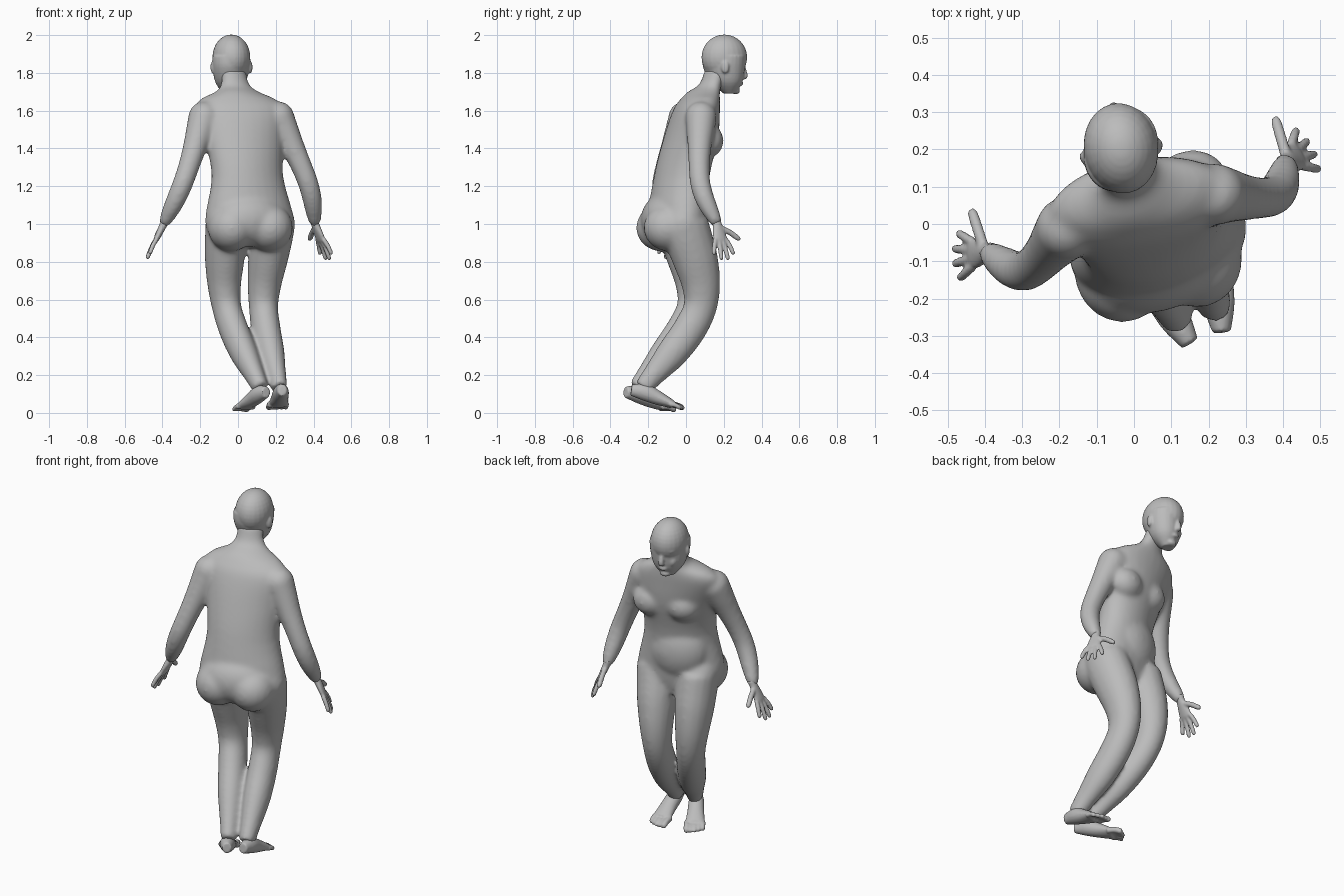
import bpy, bmesh
from math import sin, cos, pi
from mathutils import Vector, Matrix

if "Cube" in bpy.data.objects:
    bpy.data.objects.remove(bpy.data.objects["Cube"])

clay = bpy.data.materials.new("clay grey")
clay.use_nodes = True
tone = (.5, .5, .5, 1)
clay.diffuse_color = tone
clay.node_tree.nodes["Principled BSDF"].inputs["Base Color"].default_value = tone

bm = bmesh.new()
UP = Vector((0, 0, 1))


def resample(rows, steps=4):
    """Smooth curve through rows of any number of values."""
    rows = [Vector(row) for row in rows]
    last = len(rows) - 1
    slopes = [(rows[min(i + 1, last)] - rows[max(i - 1, 0)]) / 2 for i in range(last + 1)]
    result = []
    for i in range(last):
        for k in range(steps):
            t = k / steps
            ease = t * t * (3 - 2 * t)
            result.append(rows[i] * (1 - ease) + rows[i + 1] * ease
                          + slopes[i] * t * (1 - t) ** 2 - slopes[i + 1] * t * t * (1 - t))
    return result + [rows[last]]


def skin_rings(rings):
    """Bridge rings of points into a closed tube."""
    loops = [[bm.verts.new(point) for point in ring] for ring in rings]
    count = len(loops[0])
    for low, high in zip(loops, loops[1:]):
        for i in range(count):
            j = (i + 1) % count
            bm.faces.new((low[i], low[j], high[j], high[i]))
    bm.faces.new(loops[0][::-1])
    bm.faces.new(loops[-1])


def angles(count):
    return [2 * pi * i / count for i in range(count)]


def stack(sections, twist):
    """Level ovals: height, x range, y range; twist swings their +x side to +y."""
    rings = []
    for z, left, right, back, front in resample(sections):
        middle_x, middle_y = (left + right) / 2, (back + front) / 2
        half_x, half_y = (right - left) / 2, (front - back) / 2
        rings.append([(middle_x + half_x * cos(t), middle_y + half_y * sin(t + twist), z)
                      for t in angles(28)])
    skin_rings(rings)


def tube(path, side):
    """Oval tube: each row is x, y, z, half width along side, half height."""
    rows = resample(path)
    points = [row.to_3d() for row in rows]
    last = len(points) - 1
    rings = []
    for i, row in enumerate(rows):
        along = (points[min(i + 1, last)] - points[max(i - 1, 0)]).normalized()
        wide = (side - along * side.dot(along)).normalized()
        tall = along.cross(wide)
        rings.append([points[i] + wide * row[3] * cos(t) + tall * row[4] * sin(t)
                      for t in angles(16)])
    skin_rings(rings)


def blob(center, size, turn=.25):
    placed = (Matrix.Translation(center) @ Matrix.Rotation(turn, 4, "Z")
              @ Matrix.Diagonal((*size, 1)))
    bmesh.ops.create_uvsphere(bm, u_segments=24, v_segments=16, radius=1, matrix=placed)


def limb(joints, widths, depth):
    """Limb through three joints, with evenly spaced half widths."""
    spine = resample(joints)
    tube([(*p, w, w * depth) for p, w in zip(spine, widths)], Vector((1, .15, 0)))
    blob(spine[0], [widths[0]] * 3)


def digit(base, tip, radius):
    """Finger or toe with a slight bend and a rounded end."""
    bend = base.lerp(tip, .5) + UP * .006
    tube([(*base, radius, radius), (*bend, radius, radius),
          (*base.lerp(tip, .9), radius * .9, radius * .9),
          (*tip, radius * .4, radius * .4)], Vector((1, .3, 0)))


def hand(wrist, along, across):
    """Palm, four fanned fingers and a spread thumb on the across side."""
    wrist, along, across = Vector(wrist), Vector(along).normalized(), Vector(across).normalized()
    knuckles = wrist + along * .09
    tube([(*(wrist - along * .03), .026, .024), (*wrist, .025, .021),
          (*wrist.lerp(knuckles, .5), .036, .018),
          (*knuckles, .042, .015), (*(knuckles + along * .015), .034, .01)], across)
    for i in range(4):
        place = 1.5 - i
        reach = .12 - .015 * place ** 2
        digit(knuckles + across * place * .022,
              knuckles + along * reach + across * place * .041, .0125)
    digit(wrist + along * .02 + across * .01, wrist + along * .09 + across * .12, .015)


def foot(heel, along, inner):
    """Wedge foot sloping down to five toes; inner is the big toe's side."""
    heel, along = Vector(heel), Vector(along).normalized()
    side = along.cross(UP)
    ball = heel + along * .22 - UP * .075
    tube([(*heel, .025, .03), (*(heel + along * .07 - UP * .01), .042, .045),
          (*(heel + along * .14 - UP * .04), .046, .038), (*ball, .055, .022)], side)
    for k in range(-2, 3):
        base = ball + side * k * .022 - along * .02
        reach = .085 + .006 * (k * inner - abs(k))
        digit(base, base + along * reach - UP * .02, .017 if k * inner == 2 else .013)


def finish(name, voxel, rounds):
    """Fuse the parts built so far into one smooth skin."""
    bmesh.ops.recalc_face_normals(bm, faces=bm.faces[:])
    mesh = bpy.data.meshes.new(name)
    bm.to_mesh(mesh)
    bm.clear()
    mesh.materials.append(clay)
    skin = bpy.data.objects.new(name, mesh)
    bpy.context.collection.objects.link(skin)
    fuse = skin.modifiers.new("fuse", "REMESH")
    fuse.mode = "VOXEL"
    fuse.voxel_size = voxel
    fuse.use_smooth_shade = True
    relax = skin.modifiers.new("relax", "SMOOTH")
    relax.factor = .5
    relax.iterations = rounds


# Torso and neck
stack([(.88, -.1, .23, -.1, .08), (1, -.175, .3, -.2, .11), (1.25, -.14, .24, -.17, .125),
       (1.45, -.18, .245, -.12, .17), (1.6, -.23, .255, -.07, .18), (1.66, -.2, .2, -.03, .18),
       (1.7, -.12, .11, .01, .18), (1.74, -.09, .06, .07, .19), (1.82, -.09, .04, .1, .22)], .28)

# Seat, chest and belly masses
blob((.06, -.11, 1.02), (.2, .125, .14))
blob((-.035, -.13, .98), (.125, .135, .125))
blob((.165, -.09, .98), (.125, .135, .125))
blob((.15, .115, 1.44), (.1, .083, .09))
blob((-.035, .075, 1.44), (.1, .09, .09))
blob((.035, .015, 1.14), (.17, .115, .18))

# Legs
leg_widths = (.113, .112, .105, .09, .078, .078, .073, .054, .043)
limb([(.19, -.01, 1), (.135, .075, .56), (.22, -.23, .13)], leg_widths, 1.15)
limb([(-.06, -.03, 1), (-.06, .04, .56), (.12, -.26, .13)], leg_widths, 1.15)

# Arms
arm_widths = (.084, .076, .064, .057, .055, .053, .048, .039, .03)
left_wrist, right_wrist = (.408, .165, 1), (-.393, -.075, 1)
limb([(.215, .08, 1.565), (.37, .075, 1.22), left_wrist], arm_widths, 1)
limb([(-.18, -.01, 1.565), (-.29, -.125, 1.22), right_wrist], arm_widths, 1)
finish("body", .011, 16)

# Feet and hands
foot((.235, -.29, .12), (-.1, 1, 0), -1)
foot((.15, -.32, .11), (-.53, .85, 0), 1)
finish("feet", .0065, 4)
hand(left_wrist, (.33, .2, -.92), (-.5, .86, 0))
hand(right_wrist, (-.45, -.06, -.92), (-.03, 1, 0))
finish("hands", .006, 4)

# Head
stack([(1.69, -.08, -.01, .2, .26), (1.75, -.12, .04, .13, .298),
       (1.83, -.135, .062, .09, .312), (1.89, -.135, .065, .087, .315)], .12)
blob((-.035, .203, 1.882), (.1, .122, .121), .17)

# Face, laid out around the direction the head looks
turn = .17
ahead, across = Vector((-sin(turn), cos(turn), 0)), Vector((cos(turn), sin(turn), 0))


def on_face(side, out, z):
    return Vector((-.035, .2, z)) + across * side + ahead * out


# Nose, brows, eyelids, cheeks, ears, lips and chin
tube([(*on_face(0, .105, 1.84), .008, .008), (*on_face(0, .115, 1.785), .016, .014),
      (*on_face(0, .105, 1.77), .012, .008)], across)
for s in (-1, 1):
    blob(on_face(s * .035, .09, 1.855), (.03, .019, .01), turn)
    blob(on_face(s * .034, .087, 1.827), (.014, .014, .009), turn)
    blob(on_face(s * .04, .062, 1.785), (.03, .028, .035), turn)
    blob(on_face(s * .1, -.01, 1.83), (.011, .021, .034), turn - s * .4)
for z in (1.738, 1.748):
    blob(on_face(0, .09, z), (.024, .014, .006), turn)
blob(on_face(0, .065, 1.705), (.03, .022, .018), turn)
finish("head", .006, 5)
